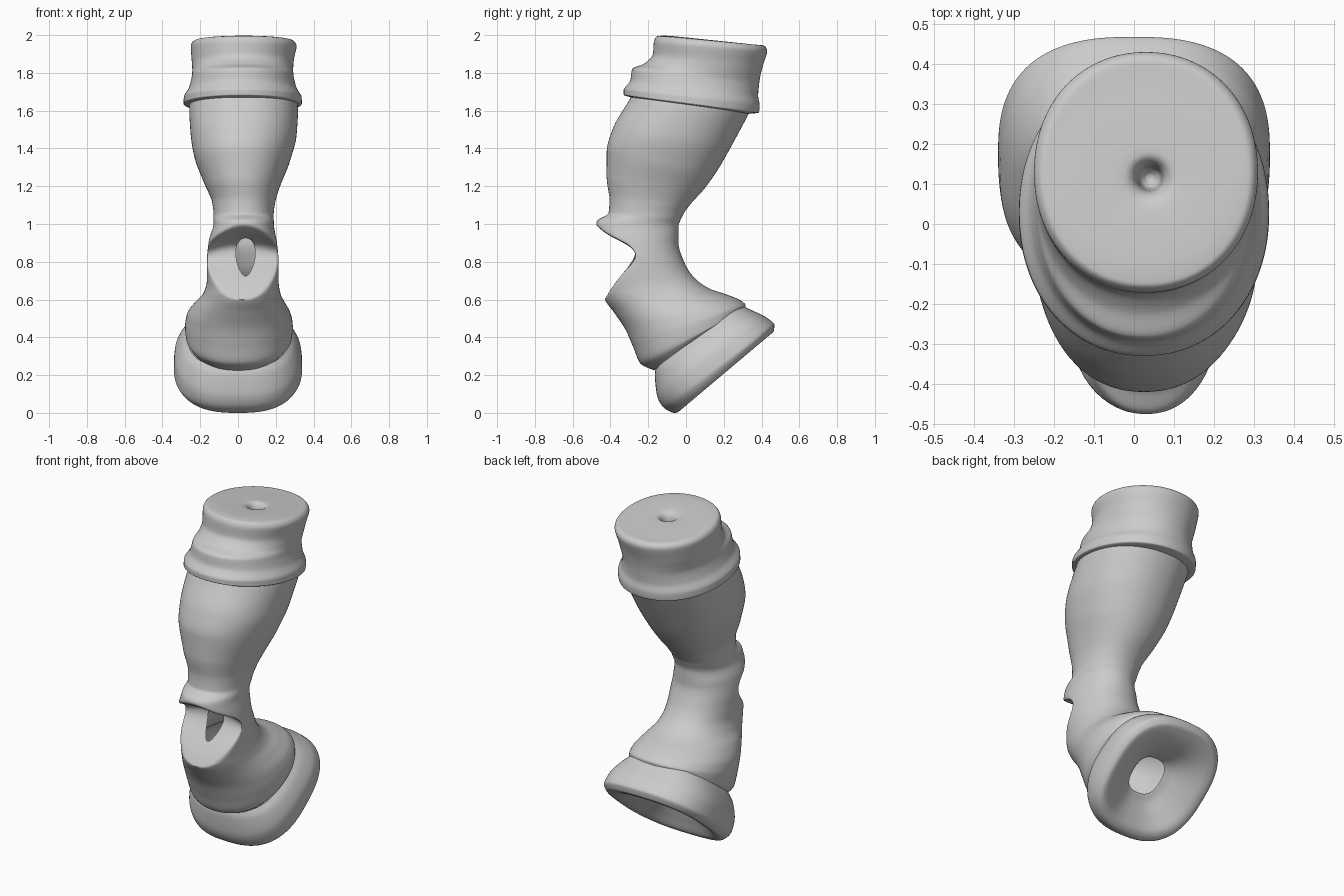
import bpy, bmesh
from math import sin, cos, pi, hypot

SEG = 128


def slope(a, b):
    return 2 * a * b / (a + b) if a * b > 0 else 0.0


def smooth_rows(rows, steps):
    """Overshoot-free cubic interpolation between section rows."""
    n = len(rows)
    cols = list(zip(*rows))
    tans = []
    for c in cols:
        d = [c[i + 1] - c[i] for i in range(n - 1)]
        tans.append([d[0]] + [slope(d[i - 1], d[i]) for i in range(1, n - 1)] + [d[-1]])
    out = []
    for i in range(n - 1):
        for s in range(steps):
            t = s / steps
            out.append([(2*t**3 - 3*t**2 + 1) * c[i] + (t**3 - 2*t**2 + t) * m[i]
                        + (3*t**2 - 2*t**3) * c[i + 1] + (t**3 - t**2) * m[i + 1]
                        for c, m in zip(cols, tans)])
    return out + [list(rows[-1])]


def loft(name, rows, power, steps=8, cap_start=False, edit=None):
    """Row: front y, front z, back y, back z, half width, centre x."""
    bm = bmesh.new()
    rings = []
    for fy, fz, by, bz, w, cx in smooth_rows(rows, steps):
        ring = []
        for j in range(SEG):
            a = 2 * pi * j / SEG
            c, s = cos(a), sin(a)
            r = (abs(c) ** power + abs(s) ** power) ** (-1 / power)
            c, s = c * r, s * r
            ring.append(bm.verts.new((cx + w * s, (fy + by) / 2 + (fy - by) / 2 * c,
                                      (fz + bz) / 2 + (fz - bz) / 2 * c)))
        rings.append(ring)
    for p, q in zip(rings, rings[1:]):
        for j in range(SEG):
            k = (j + 1) % SEG
            bm.faces.new((p[j], q[j], q[k], p[k]))
    if cap_start:
        bm.faces.new(rings[0])
    if edit:
        edit(bm)
    me = bpy.data.meshes.new(name)
    bm.to_mesh(me)
    bm.free()
    ob = bpy.data.objects.new(name, me)
    bpy.context.collection.objects.link(ob)
    bpy.ops.object.select_all(action='DESELECT')
    ob.select_set(True)
    bpy.context.view_layer.objects.active = ob
    bpy.ops.object.shade_smooth_by_angle(angle=0.9)
    return ob


# Profile of the scooped front opening, as (z, y)
DISH = [(0.60, -0.43), (0.66, -0.395), (0.72, -0.35), (0.78, -0.30), (0.83, -0.27),
        (0.88, -0.265), (0.915, -0.30), (0.935, -0.36), (0.96, -0.43), (0.99, -0.475)]


def dish_y(x, z):
    z += 0.9 * (x - 0.03) ** 2 * max(0, min(1, (z - 0.75) / 0.1))
    if not DISH[0][0] <= z <= DISH[-1][0]:
        return -1.0
    for (z0, y0), (z1, y1) in zip(DISH, DISH[1:]):
        if z <= z1:
            t = (z - z0) / (z1 - z0)
            return y0 + (y1 - y0) * t


def egg(x, z):
    """Relative radius inside the egg-shaped hole (below 1 is inside)."""
    u, v = (x - 0.04), (z - 0.825) / 0.1
    return hypot(u / (0.05 + 0.012 * max(-1, min(1, v))), v)


def carve(bm):
    for v in bm.verts:
        if v.co.y < -0.15:
            v.co.y = max(v.co.y, dish_y(v.co.x, v.co.z))
    # soften the rim and brow
    soft = [v for v in bm.verts if 0.64 < v.co.z < 1.02 and v.co.y < -0.12]
    for _ in range(5):
        bmesh.ops.smooth_vert(bm, verts=soft, factor=0.5,
                              use_axis_x=True, use_axis_y=True, use_axis_z=True)
    inside = [v for v in bm.verts if v.co.y < -0.2 and egg(v.co.x, v.co.z) < 1]
    bmesh.ops.delete(bm, geom=inside, context='VERTS')
    # pull the cut edge onto a clean egg outline
    for v in bm.verts:
        if v.is_boundary and v.co.y < -0.2 and 0.65 < v.co.z < 1.0:
            for _ in range(4):
                k = 1 / egg(v.co.x, v.co.z)
                v.co.x = 0.04 + (v.co.x - 0.04) * k
                v.co.z = 0.825 + (v.co.z - 0.825) * k
            v.co.y = max(-0.36, dish_y(v.co.x, v.co.z))


# Main tube with waist, brow lip and flared lower end
loft("main_tube", [
    (-0.27, 1.71, 0.36, 1.64, 0.28, 0.03),
    (-0.31, 1.64, 0.33, 1.58, 0.288, 0.03),
    (-0.385, 1.51, 0.25, 1.43, 0.28, 0.03),
    (-0.42, 1.38, 0.17, 1.29, 0.25, 0.025),
    (-0.42, 1.25, 0.10, 1.19, 0.205, 0.025),
    (-0.405, 1.13, 0.02, 1.10, 0.167, 0.03),
    (-0.41, 1.06, -0.02, 1.04, 0.159, 0.03),
    (-0.475, 1.01, -0.04, 0.98, 0.16, 0.03),
    (-0.485, 0.92, -0.04, 0.90, 0.18, 0.025),
    (-0.485, 0.80, -0.01, 0.80, 0.19, 0.025),
    (-0.46, 0.68, 0.04, 0.72, 0.19, 0.025),
    (-0.43, 0.60, 0.12, 0.66, 0.205, 0.02),
    (-0.38, 0.53, 0.22, 0.625, 0.24, 0.01),
    (-0.32, 0.44, 0.29, 0.595, 0.275, 0.005),
    (-0.28, 0.35, 0.315, 0.57, 0.285, 0.005),
    (-0.24, 0.26, 0.315, 0.55, 0.28, 0.005),
    (-0.17, 0.225, 0.28, 0.55, 0.26, 0.0)], 2.15, steps=10, edit=carve)

# Upper cuff, from the dimple in its top outwards and down to its lip
loft("upper_cuff", [
    (0.105, 1.84, 0.125, 1.84, 0.01, 0.04),
    (0.09, 1.86, 0.14, 1.86, 0.025, 0.04),
    (0.08, 1.945, 0.15, 1.94, 0.035, 0.04),
    (0.05, 1.978, 0.18, 1.968, 0.065, 0.04),
    (-0.11, 1.997, 0.36, 1.95, 0.23, 0.03),
    (-0.15, 1.995, 0.41, 1.945, 0.26, 0.03),
    (-0.17, 1.965, 0.43, 1.915, 0.28, 0.03),
    (-0.175, 1.90, 0.405, 1.83, 0.27, 0.025),
    (-0.22, 1.85, 0.393, 1.78, 0.267, 0.025),
    (-0.285, 1.82, 0.387, 1.74, 0.27, 0.025),
    (-0.295, 1.76, 0.382, 1.68, 0.285, 0.025),
    (-0.33, 1.71, 0.39, 1.63, 0.312, 0.025),
    (-0.33, 1.685, 0.385, 1.59, 0.313, 0.025),
    (-0.29, 1.67, 0.33, 1.583, 0.27, 0.03)], 2.1, steps=6, cap_start=True)

# Lower bell, rolled over its rim into a funnel with an open hole
loft("lower_bell", [
    (-0.16, 0.24, 0.29, 0.57, 0.265, 0.0),
    (-0.165, 0.20, 0.345, 0.545, 0.30, 0.0),
    (-0.155, 0.10, 0.425, 0.505, 0.335, 0.0),
    (-0.12, 0.03, 0.468, 0.465, 0.34, 0.0),
    (-0.06, 0.00, 0.465, 0.435, 0.315, 0.0),
    (-0.02, 0.025, 0.43, 0.405, 0.275, 0.0),
    (0.00, 0.10, 0.34, 0.37, 0.20, 0.0),
    (0.02, 0.18, 0.25, 0.36, 0.13, 0.0),
    (0.04, 0.22, 0.20, 0.36, 0.095, 0.01)], 2.6)
